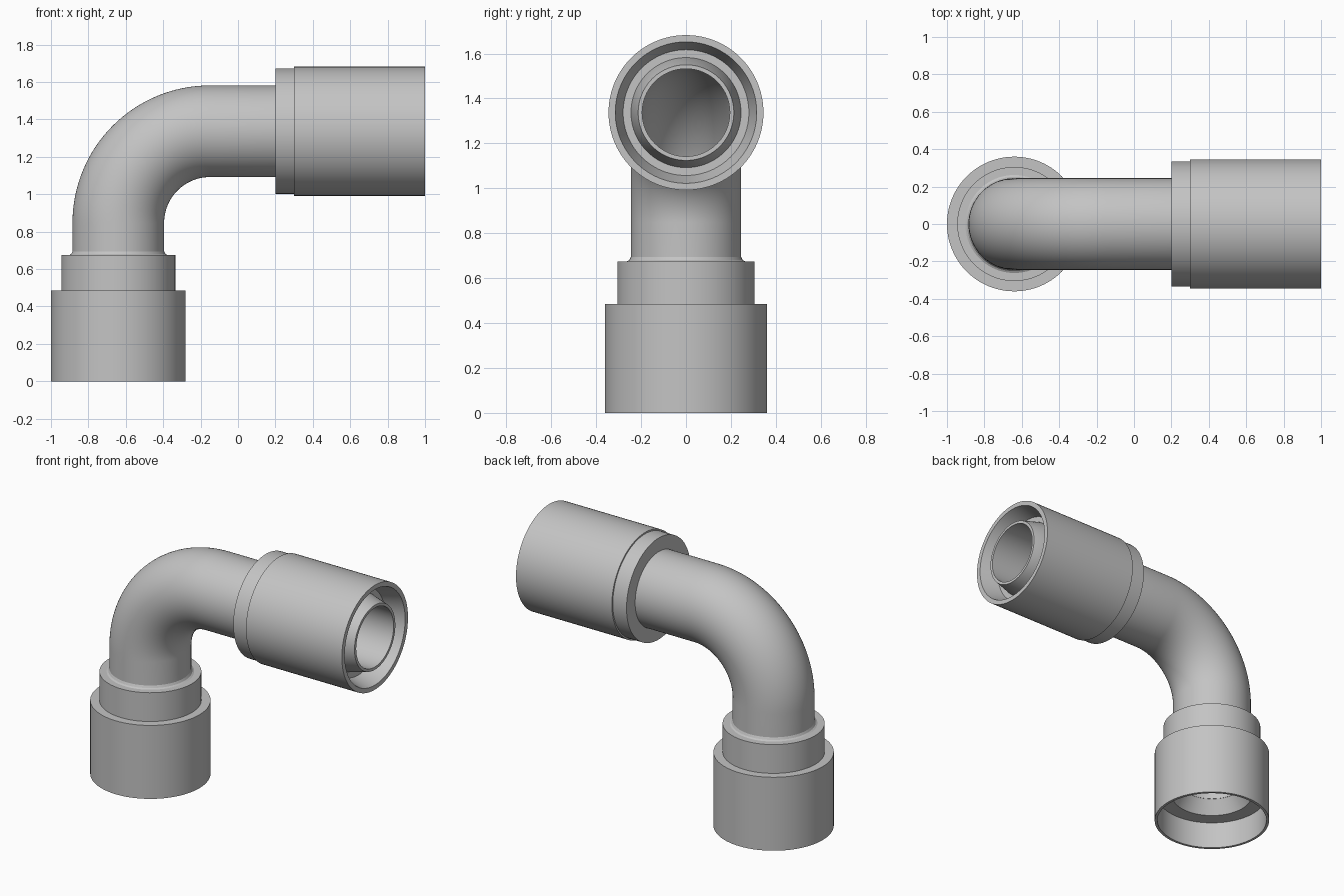
import bpy, bmesh, math
from mathutils import Vector

cube = bpy.data.objects.get("Cube")
if cube:
    bpy.data.objects.remove(cube)

SEG = 96
AXIS_X, AXIS_Z = -0.64, 1.337      # centre lines of the two legs
BEND = 0.49                        # centre-line radius of the elbow
TUBE, BORE = 0.245, 0.195

steel = bpy.data.materials.new("grey metal")
steel.use_nodes = True
grey = (0.55, 0.55, 0.55, 1)
steel.diffuse_color = grey
steel.node_tree.nodes["Principled BSDF"].inputs["Base Color"].default_value = grey


def upright(z):
    return Vector((AXIS_X, 0, z)), 0.0


def level(x):
    return Vector((x, 0, AXIS_Z)), math.pi / 2


def bend(angle):
    centre = Vector((AXIS_X + BEND, 0, AXIS_Z - BEND))
    return centre + BEND * Vector((-math.cos(angle), 0, math.sin(angle))), angle


def sweep(name, stations):
    """Skin a closed loop of circular rings given as ((centre, heading), radius)."""
    bm = bmesh.new()
    rings = []
    for (centre, heading), radius in stations:
        side = Vector((math.cos(heading), 0, -math.sin(heading)))
        across = Vector((0, 1, 0))
        rings.append([bm.verts.new(centre + radius * (side * math.cos(t) + across * math.sin(t)))
                      for t in (math.tau * i / SEG for i in range(SEG))])
    for a, b in zip(rings, rings[1:] + rings[:1]):
        for i in range(SEG):
            j = (i + 1) % SEG
            bm.faces.new((a[i], a[j], b[j], b[i]))
    bmesh.ops.recalc_face_normals(bm, faces=bm.faces)
    mesh = bpy.data.meshes.new(name)
    bm.to_mesh(mesh)
    bm.free()
    mesh.materials.append(steel)
    obj = bpy.data.objects.new(name, mesh)
    bpy.context.collection.objects.link(obj)
    bpy.ops.object.select_all(action='DESELECT')
    obj.select_set(True)
    bpy.context.view_layer.objects.active = obj
    bpy.ops.object.shade_smooth_by_angle(angle=math.radians(25))


# Hollow elbow tube with a small root fillet and a chamfered nose
arc = [bend(math.pi / 2 * i / 32) for i in range(33)]
outer = [(upright(0.27), TUBE), (upright(0.66), 0.262), (upright(0.675), 0.262),
         (upright(0.681), 0.252), (upright(0.695), TUBE)]
outer += [(s, TUBE) for s in arc]
outer += [(level(0.88), TUBE), (level(1.0), 0.213)]
inner = [(level(1.0), BORE)] + [(s, BORE) for s in reversed(arc)] + [(upright(0.27), BORE)]
sweep("elbow_tube", outer + inner)

# Stepped socket on the lower end, open underneath
socket = [(0, 0.36), (0.485, 0.36), (0.485, 0.305), (0.675, 0.305), (0.675, 0.21),
          (0.27, 0.21), (0.27, 0.197), (0.18, 0.25), (0.18, 0.343), (0, 0.343)]
sweep("lower_socket", [(upright(z), r) for z, r in socket])

# Sleeve around the level end with a tapered mouth
sleeve = [(0.2, 0.235), (0.2, 0.335), (0.3, 0.335), (0.3, 0.345), (1.0, 0.345),
          (1.0, 0.315), (0.88, 0.28), (0.88, 0.235)]
sweep("side_sleeve", [(level(x), r) for x, r in sleeve])
